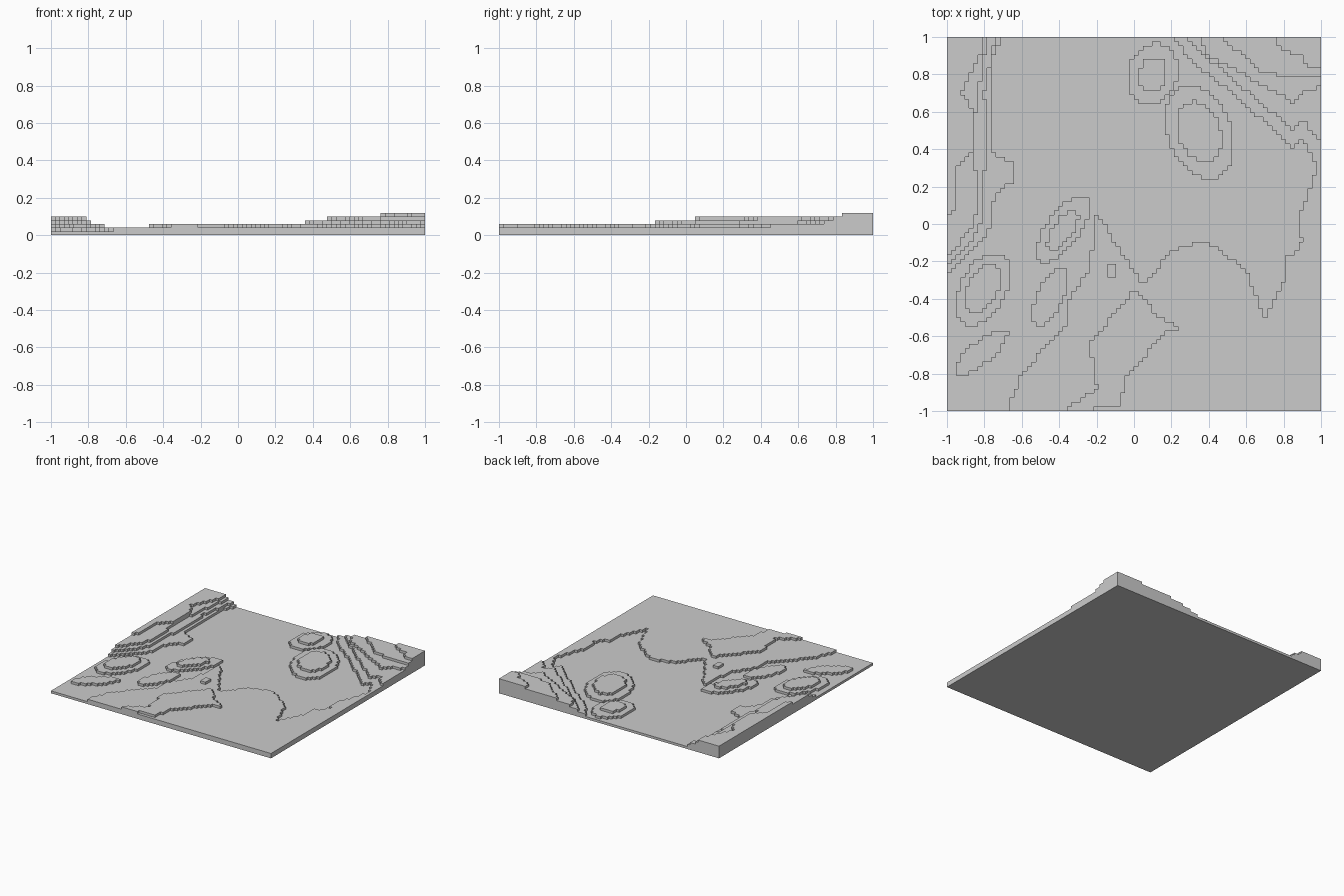
import bpy
import bmesh
from math import cos, sin, radians, tau

cube = bpy.data.objects.get("Cube")
if cube:
    bpy.data.objects.remove(cube, do_unlink=True)

CELLS = 84
CELL = 2 / CELLS
STEP = 0.02
VALLEY, LOW, RAISED = 1, 2, 3

# Terraces as (level, outline); a cell takes the highest outline around it
terraces = []


def slope(first_level, outlines, *closing_corners):
    """Stack outlines that are closed along the border of the plate."""
    for level, outline in enumerate(outlines, start=first_level):
        terraces.append((level, outline + list(closing_corners)))


def hill(level, centre, length, width, heading, inner_scale=None):
    """Oval hill given by half length and half width, with an optional upper step."""
    c, s = cos(radians(heading)), sin(radians(heading))
    for scale in (1, inner_scale):
        if scale is None:
            continue
        outline = []
        for n in range(CELLS):
            along = scale * length * cos(tau * n / CELLS)
            across = scale * width * sin(tau * n / CELLS)
            outline.append((centre[0] + along * c - across * s,
                            centre[1] + along * s + across * c))
        terraces.append((level, outline))
        level += 1


# Low plateau along the south and east
low_plateau = [(-.68, -1), (-.6, -.8), (-.35, -.52), (-.35, -.4), (-.24, -.25),
               (-.2, .06), (.05, -.33), (.2, -.14), (.38, -.08), (.6, -.25),
               (.7, -.5), (.8, -.3), (.8, -.2), (.9, -.1), (.87, 0), (.98, .3),
               (.9, .45), (.85, .4), (.55, .68), (.35, .83), (.2, 1)]
slope(LOW, [low_plateau], (1, 1), (1, -1))

# Terraces climbing to the north-east corner
north_east_slope = [
    [(.26, 1), (.85, .5), (.9, .56), (1, .44)],
    [(.34, 1), (.4, .9), (.85, .65), (.9, .7), (1, .74)],
    [(.46, 1), (.7, .8), (1, .79)],
    [(.74, 1), (.8, .93), (.9, .9), (.93, .84), (1, .84)],
]
slope(RAISED, north_east_slope, (1, 1))

# Steep terraces down the west edge
west_slope = [
    [(-.7, 1), (-.77, .85), (-.77, .5), (-.75, .37), (-.65, .33), (-.65, .22),
     (-.74, .17), (-.78, -.05), (-1, -.28)],
    [(-.74, 1), (-.8, .7), (-.78, .5), (-.82, 0), (-.87, -.1), (-1, -.22)],
    [(-.78, 1), (-.83, .7), (-.87, .4), (-.83, .2), (-.85, 0), (-1, -.18)],
    [(-.82, 1), (-.82, .9), (-.92, .7), (-.85, .6), (-.87, .37), (-.95, .3),
     (-.95, .1), (-1, .02)],
]
slope(LOW, west_slope, (-1, 1))

# Ridge and small knoll on the low plateau
south_ridge = [(-.38, -1), (-.2, -.88), (-.24, -.64), (0, -.35), (.14, -.5),
               (.26, -.55), (.17, -.58), (-.05, -.83), (-.07, -.97), (-.3, -1)]
slope(RAISED, [south_ridge])
hill(RAISED, centre=(-.12, -.25), length=.04, width=.025, heading=90)

# Free-standing hills on the valley floor
hill(LOW, centre=(.1, .8), length=.17, width=.13, heading=75, inner_scale=.55)
hill(LOW, centre=(.35, .49), length=.26, width=.17, heading=110, inner_scale=.66)
hill(LOW, centre=(-.38, -.03), length=.21, width=.09, heading=55, inner_scale=.6)
hill(LOW, centre=(-.81, -.35), length=.21, width=.12, heading=62, inner_scale=.68)
hill(LOW, centre=(-.45, -.39), length=.17, width=.07, heading=65)
hill(LOW, centre=(-.82, -.69), length=.18, width=.06, heading=40)


def inside(x, y, outline):
    """Even-odd test of a point against a closed outline."""
    hit = False
    for (ax, ay), (bx, by) in zip(outline, outline[-1:] + outline[:-1]):
        if (ay > y) != (by > y) and x < ax + (y - ay) * (bx - ax) / (by - ay):
            hit = not hit
    return hit


def edge(i):
    return i * CELL - 1


heights = {}
for i in range(CELLS):
    for j in range(CELLS):
        x, y = edge(i + .5), edge(j + .5)
        covering = [level for level, outline in terraces if inside(x, y, outline)]
        heights[i, j] = max(covering, default=VALLEY)

# One watertight solid: tops, underside and stepped walls share vertices
bm = bmesh.new()
shared = {}


def vertex(i, j, k):
    if (i, j, k) not in shared:
        shared[i, j, k] = bm.verts.new((edge(i), edge(j), k * STEP))
    return shared[i, j, k]


def quad(*corners):
    bm.faces.new([vertex(*corner) for corner in corners])


for (i, j), top in heights.items():
    ring = [(i, j), (i + 1, j), (i + 1, j + 1), (i, j + 1)]
    quad(*[(*corner, top) for corner in ring])
    quad(*[(*corner, 0) for corner in reversed(ring)])
    neighbours = [(i, j - 1), (i + 1, j), (i, j + 1), (i - 1, j)]
    for p, q, cell in zip(ring, ring[1:] + ring[:1], neighbours):
        for k in range(heights.get(cell, 0), top):
            quad((*p, k), (*q, k), (*q, k + 1), (*p, k + 1))

mesh = bpy.data.meshes.new("terraced_terrain")
bm.to_mesh(mesh)
bm.free()
terrain = bpy.data.objects.new("terraced_terrain", mesh)
bpy.context.collection.objects.link(terrain)
